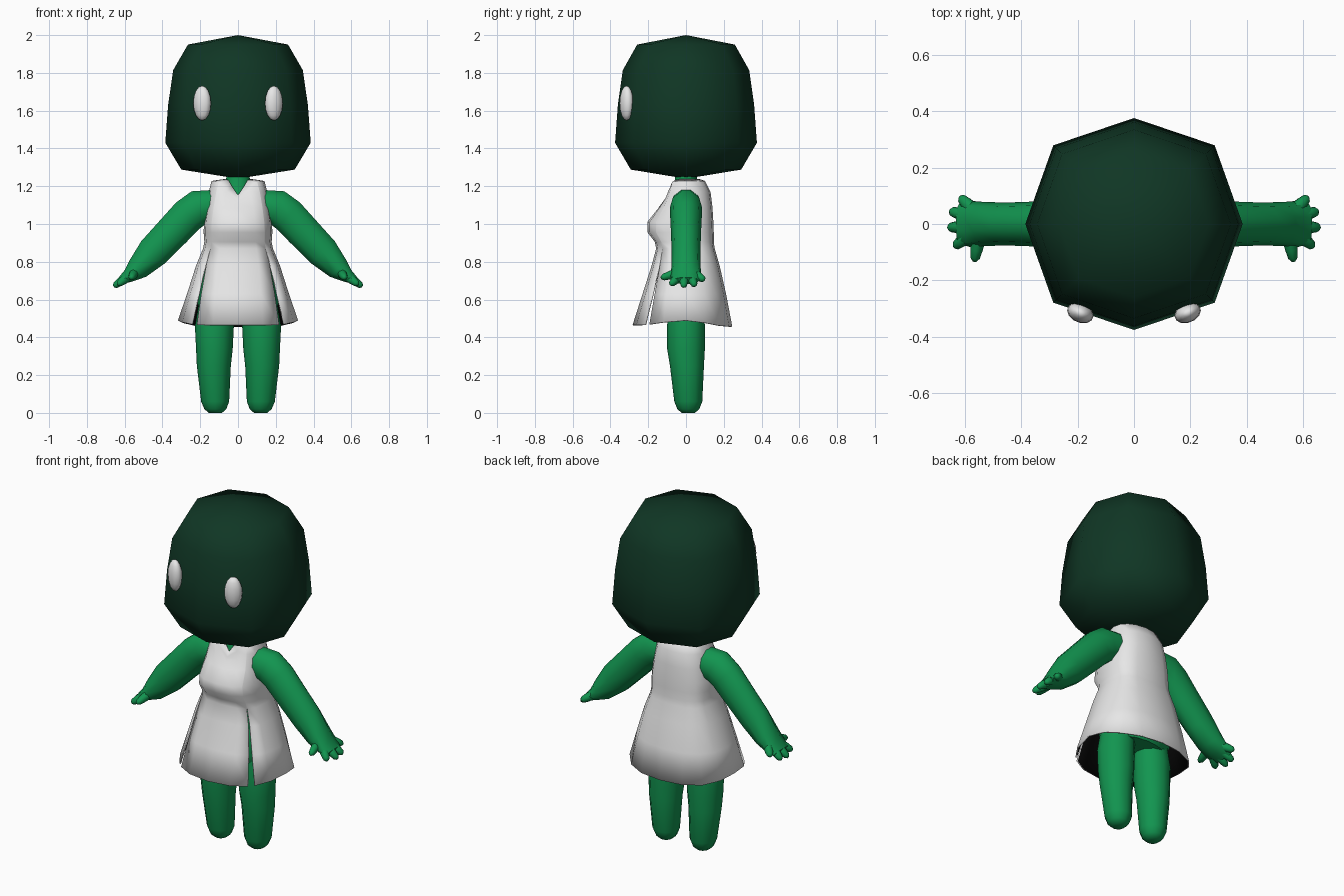
import bpy, bmesh, math
from mathutils import Vector

if "Cube" in bpy.data.objects:
    bpy.data.objects.remove(bpy.data.objects["Cube"])


def material(name, rgb):
    m = bpy.data.materials.new(name)
    m.diffuse_color = (*rgb, 1)
    m.use_nodes = True
    m.node_tree.nodes["Principled BSDF"].inputs["Base Color"].default_value = m.diffuse_color
    return m


DARK = material("dark_green", (0.005, 0.037, 0.018))
GREEN = material("skin_green", (0.006, 0.30, 0.08))
WHITE = material("white", (0.8, 0.8, 0.8))
BLACK = material("black", (0.002, 0.002, 0.002))


def finish(name, bm, mats, angle=180):
    me = bpy.data.meshes.new(name)
    bm.to_mesh(me)
    bm.free()
    ob = bpy.data.objects.new(name, me)
    bpy.context.collection.objects.link(ob)
    for m in mats:
        me.materials.append(m)
    bpy.ops.object.select_all(action='DESELECT')
    bpy.context.view_layer.objects.active = ob
    ob.select_set(True)
    if angle >= 180:
        bpy.ops.object.shade_smooth()
    else:
        bpy.ops.object.shade_smooth_by_angle(angle=math.radians(angle))
    return ob


def loft(name, rings, mat, angle=60):
    """Closed skin over a list of equal-length rings of points."""
    bm = bmesh.new()
    vs = [[bm.verts.new(p) for p in r] for r in rings]
    n = len(vs[0])
    for a, b in zip(vs, vs[1:]):
        for i in range(n):
            j = (i + 1) % n
            bm.faces.new((a[i], b[i], b[j], a[j]))
    bm.faces.new(vs[0])
    bm.faces.new(vs[-1])
    bmesh.ops.recalc_face_normals(bm, faces=bm.faces)
    return finish(name, bm, [mat], angle)


def oval(cx, cy, z, rx, ry, n=12):
    return [(cx + rx * math.cos(t), cy + ry * math.sin(t), z)
            for t in (2 * math.pi * i / n for i in range(n))]


def tube(name, path, sizes, mat, n=10):
    """Limb along a path; sizes are (depth along y, thickness across)."""
    pts = [Vector(p) for p in path]
    rings = []
    for i, p in enumerate(pts):
        d = (pts[min(i + 1, len(pts) - 1)] - pts[max(i - 1, 0)]).normalized()
        side = (Vector((0, 1, 0)) - d * d.y).normalized()
        up = d.cross(side)
        a, b = sizes[i]
        rings.append([p + side * a * math.cos(t) + up * b * math.sin(t)
                      for t in (2 * math.pi * k / n for k in range(n))])
    return loft(name, rings, mat)


# Head: eight-sided, with poles above and below
bm = bmesh.new()
profile = [(1.95, 0.265), (1.815, 0.343), (1.63, 0.37), (1.43, 0.385), (1.288, 0.30)]
rings = []
for z, r in profile:
    ring = []
    for i in range(8):
        k = r * (1.05 if i % 2 else 1)
        t = i * math.pi / 4
        ring.append(bm.verts.new((k * math.cos(t), 0.975 * k * math.sin(t), z)))
    rings.append(ring)
top, bottom = bm.verts.new((0, 0, 2)), bm.verts.new((0, 0, 1.24))
for i in range(8):
    j = (i + 1) % 8
    bm.faces.new((top, rings[0][i], rings[0][j]))
    bm.faces.new((bottom, rings[-1][j], rings[-1][i]))
    for a, b in zip(rings, rings[1:]):
        bm.faces.new((a[i], b[i], b[j], a[j]))
finish("head", bm, [DARK])

# Torso and neck under the dress
body = [(1.28, 0.06, 0.055), (1.2, 0.065, 0.06), (1.14, 0.1, 0.08), (1.0, 0.14, 0.12),
        (0.87, 0.152, 0.125), (0.7, 0.195, 0.15), (0.58, 0.215, 0.15), (0.52, 0.19, 0.12)]
loft("torso", [oval(0, 0, z, a, b, 16) for z, a, b in body], GREEN)

# Dress: open shell with a V neck and two front slits
SLIT_TOP = 0.88
# z, half width, front depth, back depth, squareness, V-neck drop
dress = [(1.238, 0.072, 0.085, 0.07, 2, 0.085), (1.228, 0.14, 0.10, 0.10, 2.2, 0.10),
         (1.17, 0.155, 0.115, 0.13, 2.4, 0.06), (1.09, 0.167, 0.15, 0.14, 2.7, 0.01),
         (1.01, 0.18, 0.205, 0.145, 2.7, 0), (0.955, 0.182, 0.203, 0.147, 2.8, 0),
         (0.905, 0.178, 0.165, 0.147, 3, 0), (0.87, 0.185, 0.158, 0.152, 3, 0),
         (0.78, 0.222, 0.182, 0.178, 2.7, 0), (0.63, 0.27, 0.23, 0.212, 2.4, 0),
         (0.465, 0.318, 0.283, 0.245, 2.2, 0)]
bm = bmesh.new()
rows = []
for z, rx, yf, yb, e, drop in dress:
    d = 0.6 + max(0, SLIT_TOP - z) * 7.5
    angles = [-90, -67.5, -45 - d, -45 + d, -22.5] + [22.5 * i for i in range(9)]
    angles += [202.5, 225 - d, 225 + d, 247.5]
    row = []
    for deg in angles:
        c, s = math.cos(math.radians(deg)), math.sin(math.radians(deg))
        x = math.copysign(abs(c) ** (2 / e), c) * rx
        y = math.copysign(abs(s) ** (2 / e), s) * (yf if s < 0 else yb)
        h = z - drop * max(0, -s) ** 8
        if z < 0.5:
            h += 0.025 * abs(c) ** 6 - 0.008 * max(0, s)
        row.append(bm.verts.new((x, y, h)))
    rows.append(row)
n = len(rows[0])
for r, (a, b) in enumerate(zip(rows, rows[1:])):
    for i in range(n):
        if dress[r][0] < SLIT_TOP and i in (2, n - 3):
            continue
        j = (i + 1) % n
        bm.faces.new((a[i], b[i], b[j], a[j]))
ob = finish("dress", bm, [WHITE, BLACK], 50)
mod = ob.modifiers.new("lining", 'SOLIDIFY')
mod.thickness = 0.008
mod.offset = -1
mod.material_offset = 1

for s, tag in ((-1, "left"), (1, "right")):
    # Eye
    bm = bmesh.new()
    bmesh.ops.create_uvsphere(bm, u_segments=12, v_segments=8, radius=1)
    for v in bm.verts:
        v.co = Vector((v.co.x * 0.047, v.co.y * 0.036, v.co.z * 0.092))
        v.co += Vector((s * 0.19, -0.315 + s * v.co.x * 0.2, 1.64))
    finish("eye_" + tag, bm, [WHITE])

    # Leg: z, centre x, half width, centre y, half depth
    leg = [(0.62, 0.11, 0.09, 0.0, 0.09), (0.46, 0.125, 0.103, 0.0, 0.10),
           (0.34, 0.125, 0.097, 0.0, 0.10), (0.25, 0.128, 0.09, 0.005, 0.09),
           (0.06, 0.121, 0.074, 0.012, 0.074), (0.02, 0.12, 0.058, 0.012, 0.058),
           (0.0, 0.12, 0.035, 0.012, 0.035)]
    loft("leg_" + tag, [oval(s * x, y, z, a, b) for z, x, a, y, b in leg], GREEN)

    # Arm ending in a flat palm
    arm = [(0.13, 1.10), (0.21, 1.085), (0.265, 1.045), (0.34, 0.965), (0.45, 0.85),
           (0.53, 0.765), (0.58, 0.725), (0.62, 0.70)]
    sizes = [(0.08, 0.085), (0.086, 0.10), (0.084, 0.098), (0.08, 0.095), (0.076, 0.09),
             (0.078, 0.065), (0.082, 0.038), (0.07, 0.022)]
    tube("arm_" + tag, [(s * x, 0, z) for x, z in arm], sizes, GREEN)

    # Fingers and thumb: start and tip
    fingers = [((0.575, 0.055, 0.73), (0.615, 0.095, 0.705)),
               ((0.595, 0.03, 0.715), (0.65, 0.045, 0.675)),
               ((0.595, -0.01, 0.715), (0.656, -0.012, 0.67)),
               ((0.59, -0.045, 0.715), (0.635, -0.08, 0.68)),
               ((0.55, -0.05, 0.74), (0.565, -0.13, 0.715))]
    for k, (a, b) in enumerate(fingers):
        a, b = (Vector((s * p[0], p[1], p[2])) for p in (a, b))
        path = [a.lerp(b, t) for t in (0, 0.5, 0.88, 1.03)]
        d = (b - a).normalized()
        ref = Vector((s * 0.7, 0, 0.7))
        w = d.cross(ref).normalized()
        u = w.cross(d)
        rings = [[p + (w * math.cos(t) + u * math.sin(t)) * r
                  for t in (math.pi * i / 4 for i in range(8))]
                 for p, r in zip(path, (0.026, 0.022, 0.017, 0.007))]
        loft(f"finger_{k + 1}_{tag}" if k < 4 else "thumb_" + tag, rings, GREEN)
